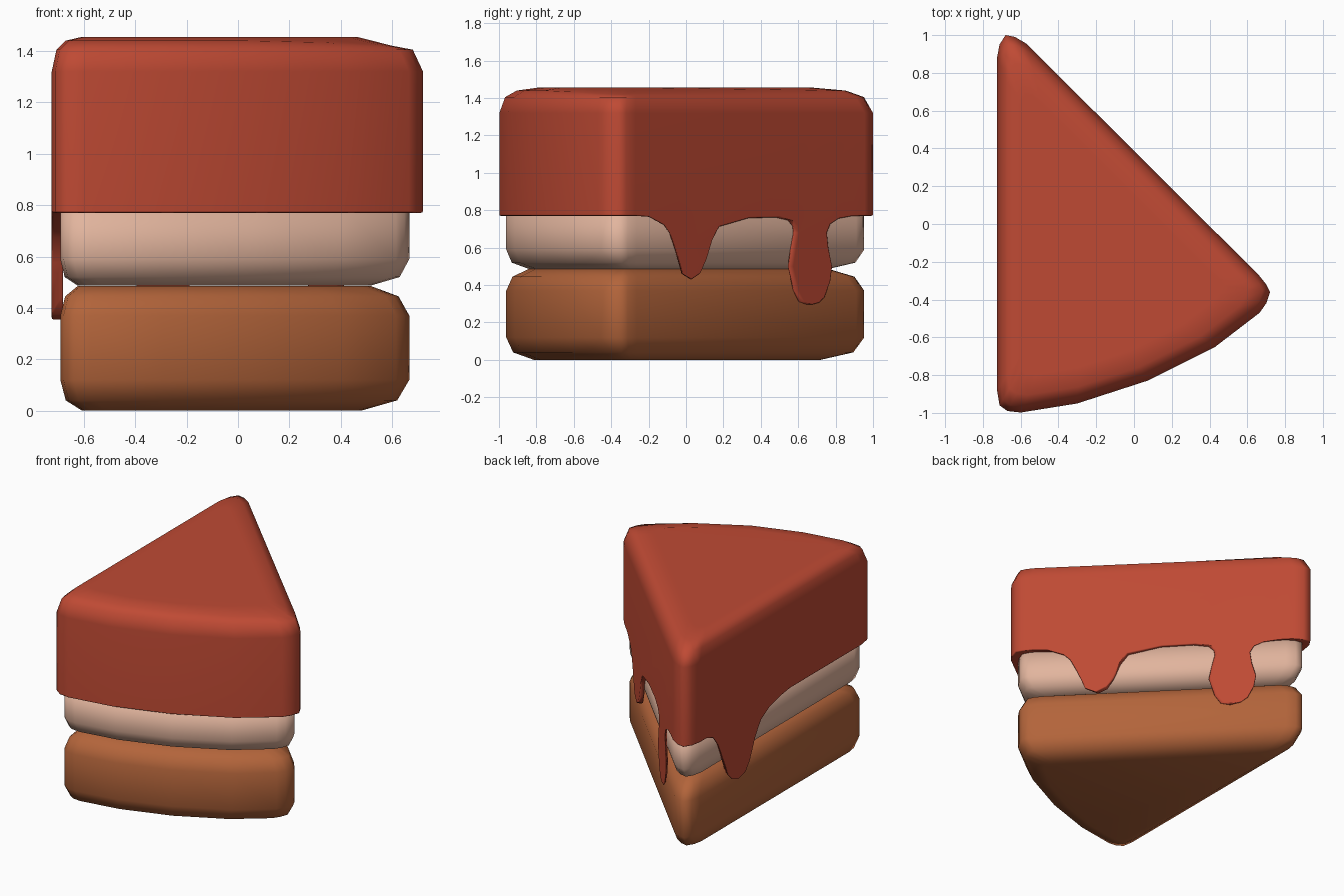
import bpy, bmesh

if "Cube" in bpy.data.objects:
    bpy.data.objects.remove(bpy.data.objects["Cube"])

# Wedge outline (clockwise from the lower left), shared by every layer
OUT = [(-.725, -.88), (-.725, .88), (-.712, .95), (-.68, 1.0), (-.63, .99), (-.57, .955),
       (.66, -.27), (.70, -.32), (.72, -.36), (.70, -.42), (.665, -.47), (.43, -.65), (.07, -.83),
       (-.30, -.95), (-.60, -.998), (-.67, -.99), (-.712, -.96)]
CX, CY = -.27, -.22

# Drip edges as (y, z) along the two straight walls
DRIPS = {
    0: [(-.1, .77), (.0, .755), (.12, .725), (.21, .675), (.28, .58), (.34, .44), (.39, .375),
        (.46, .355), (.53, .38), (.58, .43), (.64, .57), (.69, .68), (.74, .745), (.81, .77)],
    5: [(.89, .768), (.82, .755), (.775, .725), (.757, .68), (.765, .6), (.785, .5), (.775, .42),
        (.745, .335), (.715, .305), (.68, .295), (.635, .31), (.605, .37), (.575, .5), (.59, .6),
        (.605, .68), (.60, .715), (.575, .745), (.5, .762), (.34, .758), (.18, .712), (.14, .64),
        (.11, .54), (.075, .46), (.03, .43), (-.02, .46), (-.055, .58), (-.09, .68),
        (-.12, .722), (-.2, .765)],
}


def material(name, rgb):
    m = bpy.data.materials.new(name)
    m.diffuse_color = (*rgb, 1)
    m.use_nodes = True
    m.node_tree.nodes["Principled BSDF"].inputs["Base Color"].default_value = m.diffuse_color
    return m


def finish(bm, name, mat):
    bmesh.ops.recalc_face_normals(bm, faces=bm.faces)
    me = bpy.data.meshes.new(name)
    bm.to_mesh(me)
    bm.free()
    me.materials.append(mat)
    me.shade_smooth()
    ob = bpy.data.objects.new(name, me)
    bpy.context.collection.objects.link(ob)
    return ob


def shrink(x, y, sx=.94, sy=.958):
    return x * sx - .01, y * sy - .005


def ring(bm, pts, z, k=0):
    """Loop of vertices, pulled toward the wedge centre by fraction k."""
    return [bm.verts.new((x + (CX - x) * k, y + (CY - y) * k, z)) for x, y in pts]


def bridge(bm, a, b):
    n = len(a)
    for i in range(n):
        j = (i + 1) % n
        bm.faces.new((a[i], a[j], b[j], b[i]))


def layer(name, mat, profile):
    """Stack of (z, k) loops closed at both ends."""
    bm = bmesh.new()
    pts = [shrink(*p) for p in OUT]
    loops = [ring(bm, pts, z, k) for z, k in profile]
    for a, b in zip(loops, loops[1:]):
        bridge(bm, a, b)
    bm.faces.new(loops[0])
    bm.faces.new(loops[-1])
    return finish(bm, name, mat)


def frosting(mat):
    bm = bmesh.new()
    n = len(OUT)
    # lower rim with drips, one run of points per wall
    runs = []
    for i in range(n):
        (x0, y0), (x1, y1) = OUT[i], OUT[(i + 1) % n]
        run = [(x0, y0, .77)]
        for y, z in DRIPS.get(i, []):
            run.append((x0 + (x1 - x0) * (y - y0) / (y1 - y0), y, z))
        runs.append(run)
    outer = [[bm.verts.new(p) for p in r] for r in runs]
    inner = [[bm.verts.new((*shrink(x, y, .925, .948), z)) for x, y, z in r] for r in runs]
    bridge(bm, sum(outer, []), sum(inner, []))
    # outer walls and hidden inner walls
    wall = ring(bm, OUT, 1.32)
    lid = ring(bm, [shrink(*p, .925, .948) for p in OUT], .86)
    for i in range(n):
        j = (i + 1) % n
        bm.faces.new(outer[i] + [outer[j][0], wall[j], wall[i]])
        bm.faces.new(inner[i] + [inner[j][0], lid[j], lid[i]])
    bm.faces.new(lid)
    # rounded top
    prev = wall
    for z, k in ((1.405, .04), (1.44, .12), (1.455, .26)):
        loop = ring(bm, OUT, z, k)
        if k == .12:
            for v in loop:
                v.co.z -= .02 * max(0, v.co.x - .2) / .4
        bridge(bm, prev, loop)
        prev = loop
    bm.faces.new(prev)
    ob = finish(bm, "frosting", mat)
    bev = ob.modifiers.new("soft_rim", 'BEVEL')
    bev.width, bev.segments = .012, 2
    bev.limit_method, bev.angle_limit = 'ANGLE', 1.22
    ob.modifiers.new("even_shading", 'WEIGHTED_NORMAL')


# Sponge base, cream filling, dripping frosting
layer("sponge_base", material("sponge_brown", (.45, .128, .043)),
      [(.005, .2), (.04, .05), (.12, 0), (.37, 0), (.445, .045), (.485, .16)])
layer("cream_filling", material("cream", (.76, .46, .34)),
      [(.487, .16), (.52, .04), (.59, 0), (.80, 0)])
frosting(material("frosting_red", (.52, .068, .034)))

# Rest the base on the ground
base = bpy.data.objects["sponge_base"].data
for v in base.vertices:
    if v.co.z < .01:
        v.co.z = 0
